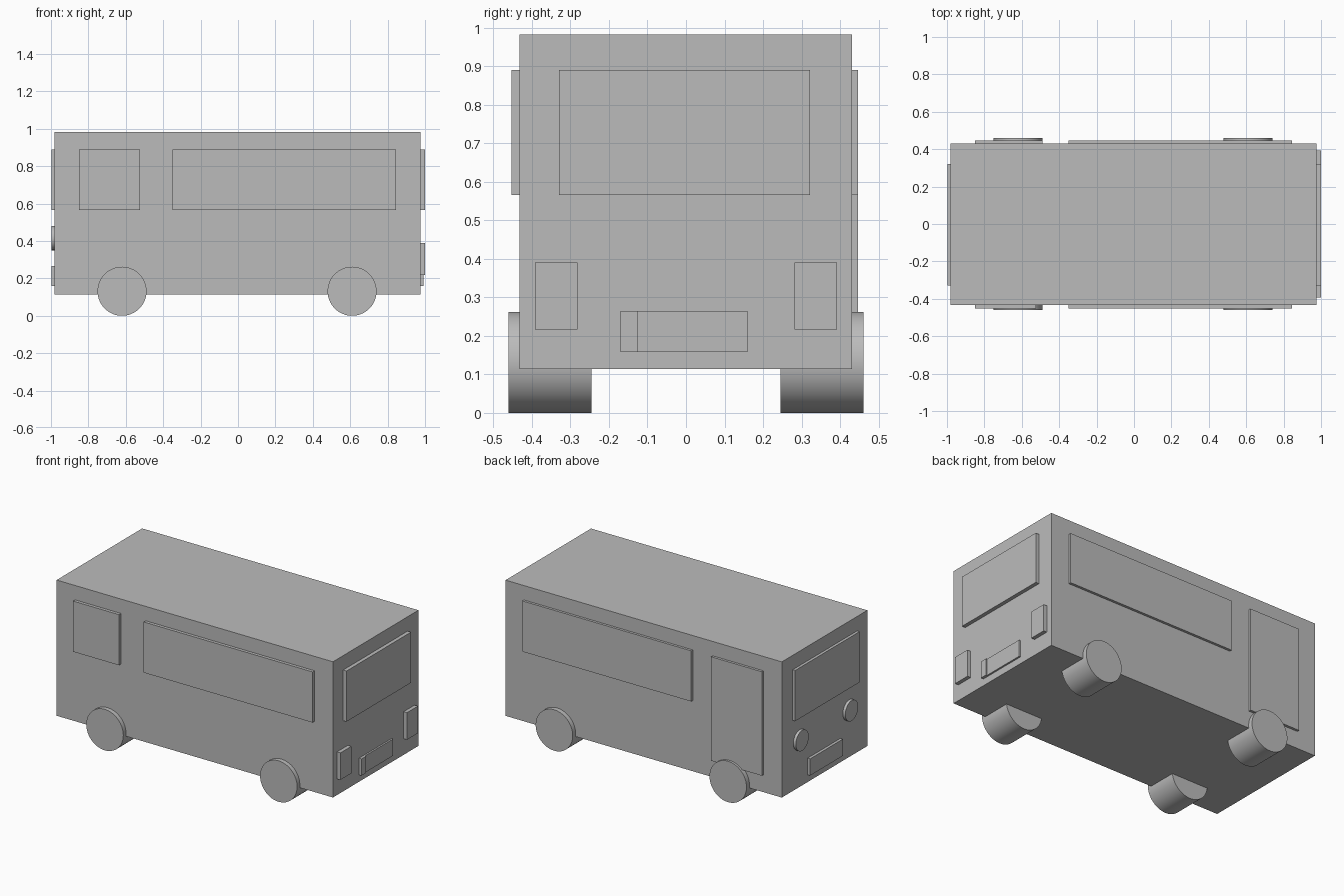
import bpy
import math

default = bpy.data.objects.get("Cube")
if default:
    bpy.data.objects.remove(default, do_unlink=True)

grey = bpy.data.materials.new("plain grey")
grey.use_nodes = True
colour = (0.5, 0.5, 0.5, 1)
grey.diffuse_color = colour
grey.node_tree.nodes["Principled BSDF"].inputs["Base Color"].default_value = colour


def finish(name):
    ob = bpy.context.object
    ob.name = name
    ob.data.materials.append(grey)
    return ob


def box(name, x, y, z):
    """Box given by its (low, high) range on each axis."""
    bpy.ops.mesh.primitive_cube_add(size=1, location=[sum(r) / 2 for r in (x, y, z)])
    ob = finish(name)
    ob.scale = [r[1] - r[0] for r in (x, y, z)]
    bpy.ops.object.transform_apply(location=False, rotation=False, scale=True)
    return ob


def disc(name, radius, depth, centre, rotation):
    bpy.ops.mesh.primitive_cylinder_add(vertices=64, radius=radius, depth=depth,
                                        location=centre, rotation=rotation)
    ob = finish(name)
    bpy.ops.object.shade_smooth_by_angle(angle=math.radians(30))
    return ob


# Body, and the ranges that the raised panels start from inside it
LEFT, RIGHT = -0.98, 0.975
NEAR, FAR = -0.433, 0.431
body = box("body", (LEFT, RIGHT), (NEAR, FAR), (0.114, 0.982))
nose = (-0.998, LEFT + 0.01)
tail = (RIGHT - 0.01, 0.999)
near_side = (-0.453, NEAR + 0.01)
far_side = (FAR - 0.01, 0.447)
glass = (0.566, 0.89)

# Side windows and door
box("driver_window", (-0.85, -0.525), near_side, glass)
box("near_side_window", (-0.35, 0.845), near_side, glass)
box("far_side_window", (-0.35, 0.845), far_side, glass)
box("door", (-0.85, -0.49), far_side, (0.225, 0.89))

# Windscreen and rear window
box("windscreen", nose, (-0.33, 0.322), glass)
box("rear_window", tail, (-0.33, 0.322), glass)

# Number plates, the rear one with a thicker end block
box("front_plate", nose, (-0.16, 0.17), (0.16, 0.267))
box("rear_plate", (RIGHT - 0.01, 0.986), (-0.125, 0.16), (0.158, 0.265))
box("rear_plate_block", (RIGHT - 0.01, 0.993), (-0.17, -0.125), (0.158, 0.265))

# Lamps: round at the nose, rectangular at the tail
for side, label in ((-1, "near"), (1, "far")):
    disc(label + "_headlight", 0.065, 0.028, (-0.984, side * 0.25, 0.415),
         (0, math.pi / 2, 0))
    centre = side * 0.337
    box(label + "_tail_light", tail, (centre - 0.055, centre + 0.055), (0.217, 0.39))

# Wheels
for side, label in ((-1, "near"), (1, "far")):
    for x, end in ((-0.62, "front"), (0.61, "rear")):
        disc(label + "_" + end + "_wheel", 0.131, 0.216, (x, side * 0.353, 0.131),
             (math.pi / 2, 0, 0))
